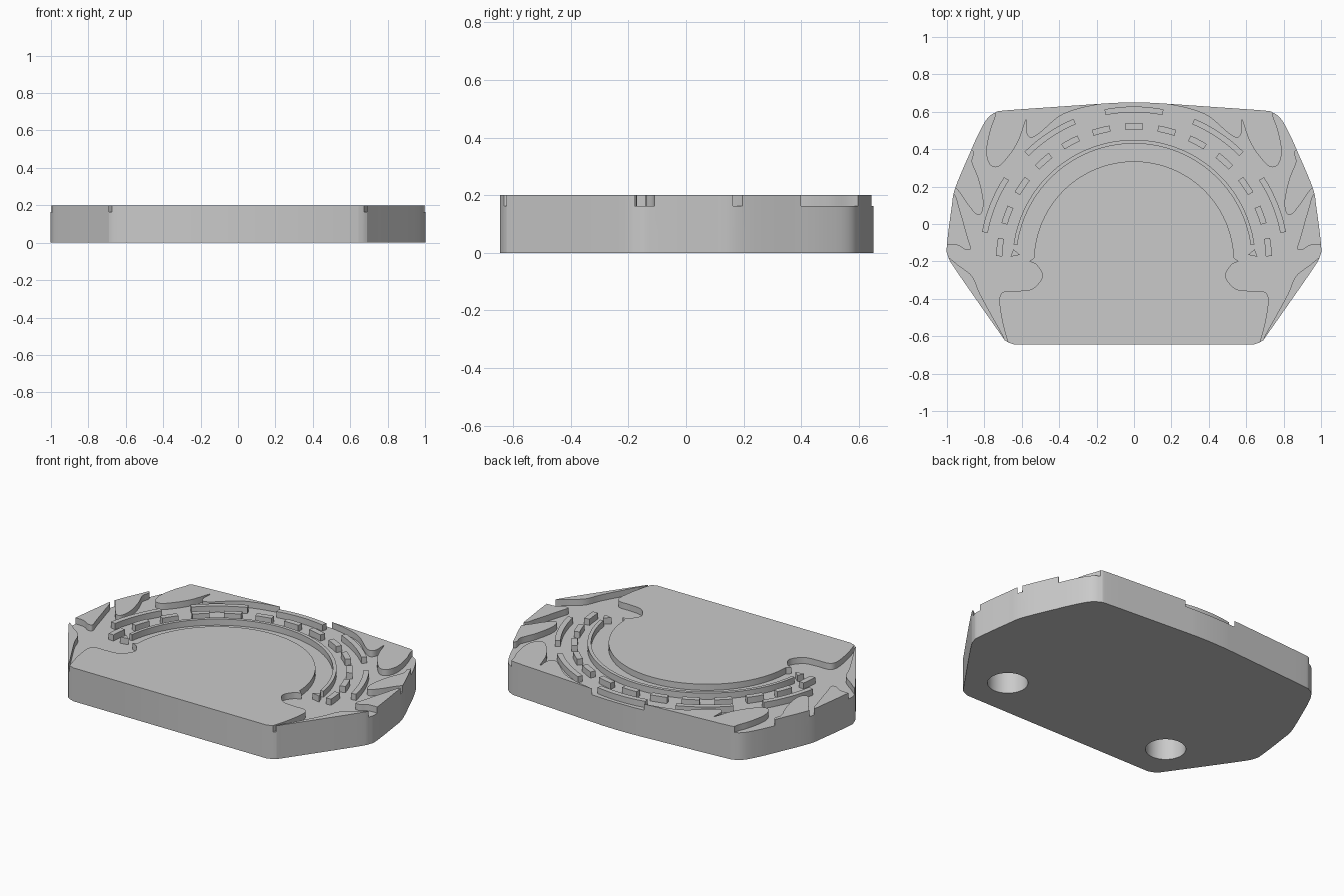
import bpy, bmesh, math
from mathutils import Vector

cube = bpy.data.objects.get("Cube")
if cube:
    bpy.data.objects.remove(cube, do_unlink=True)

TOP, FLOOR = 0.2, 0.163
CENTRE = Vector((0, -0.2))

grey = bpy.data.materials.new("plain grey")
grey.use_nodes = True
colour = (0.59, 0.59, 0.59, 1)
grey.diffuse_color = colour
grey.node_tree.nodes["Principled BSDF"].inputs["Base Color"].default_value = colour


def smooth(pts, steps=6):
    """Catmull-Rom curve through the points."""
    p = [Vector(q) for q in pts]
    p = [2 * p[0] - p[1]] + p + [2 * p[-1] - p[-2]]
    out = []
    for a, b, c, d in zip(p, p[1:], p[2:], p[3:]):
        for i in range(steps):
            t = i / steps
            out.append(0.5 * (2 * b + (c - a) * t + (2 * a - 5 * b + 4 * c - d) * t * t
                              + (3 * b - a - 3 * c + d) * t ** 3))
    return out + [p[-2]]


def mirrored(pts):
    return [Vector((-p[0], p[1])) for p in reversed(pts)]


def arc(radius, start, end, steps):
    angles = [math.radians(start + (end - start) * i / steps) for i in range(steps + 1)]
    return [CENTRE + radius * Vector((math.cos(a), math.sin(a))) for a in angles]


def band(inner, outer, start, end, steps=4):
    return arc(inner, start, end, steps) + arc(outer, end, start, steps)


def prism(name, pts, low, high):
    """Upright prism on an outline."""
    bm = bmesh.new()
    face = bm.faces.new([bm.verts.new((p[0], p[1], low)) for p in pts])
    grown = bmesh.ops.extrude_face_region(bm, geom=[face])["geom"]
    verts = [v for v in grown if isinstance(v, bmesh.types.BMVert)]
    bmesh.ops.translate(bm, vec=(0, 0, high - low), verts=verts)
    bmesh.ops.recalc_face_normals(bm, faces=bm.faces)
    # The starting face stays behind as the bottom; make sure the solid is closed
    if not any(len(f.verts) == len(pts) and f.calc_center_median().z < low + 1e-4
               for f in bm.faces):
        bmesh.ops.holes_fill(bm, edges=[e for e in bm.edges if e.is_boundary], sides=0)
        bmesh.ops.recalc_face_normals(bm, faces=bm.faces)
    mesh = bpy.data.meshes.new(name)
    bm.to_mesh(mesh)
    bm.free()
    mesh.materials.append(grey)
    obj = bpy.data.objects.new(name, mesh)
    bpy.context.collection.objects.link(obj)
    return obj


def subtract(obj, cutter):
    """Cut one object from another and drop the cutter."""
    mod = obj.modifiers.new("cut", "BOOLEAN")
    mod.operation, mod.solver, mod.object = "DIFFERENCE", "EXACT", cutter
    graph = bpy.context.evaluated_depsgraph_get()
    result = bpy.data.meshes.new_from_object(obj.evaluated_get(graph))
    obj.modifiers.clear()
    obj.data = result
    bpy.data.objects.remove(cutter, do_unlink=True)


# Plate outline
half = ([Vector((0, 0.65))]
        + smooth([(-0.1, 0.648), (-0.25, 0.638), (-0.45, 0.624), (-0.69, 0.607), (-0.74, 0.597),
                  (-0.785, 0.563), (-0.83, 0.485), (-0.875, 0.385), (-0.955, 0.195),
                  (-0.975, 0.09), (-1, -0.11), (-0.995, -0.17), (-0.95, -0.25),
                  (-0.72, -0.58), (-0.685, -0.625), (-0.64, -0.645)], 5))
plate = prism("plate", half + mirrored(half)[:-1], 0, TOP)

# Central panel with rounded bays at both sides
panel = (arc(0.535, 90, 178, 32)
         + smooth([(-0.56, -0.2), (-0.52, -0.22), (-0.49, -0.28), (-0.54, -0.345),
                   (-0.62, -0.358), (-0.69, -0.36), (-0.718, -0.39), (-0.715, -0.46),
                   (-0.695, -0.56), (-0.665, -0.66)]) + [Vector((-0.66, -0.8))])
raised = [panel + mirrored(panel)[:-1]]

# Raised leaves that run out to the edge of the plate
corner_leaf = (smooth([(-0.72, 0.75), (-0.74, 0.59), (-0.77, 0.5), (-0.79, 0.39), (-0.772, 0.32),
                       (-0.73, 0.305), (-0.68, 0.35), (-0.62, 0.44), (-0.578, 0.558)])
               + smooth([(-0.574, 0.555), (-0.575, 0.49), (-0.55, 0.462), (-0.5, 0.49),
                         (-0.4, 0.575), (-0.3, 0.615), (-0.2, 0.637), (-0.1, 0.66)])
               + [Vector((-0.1, 0.75))])
upper_leaf = smooth([(-1.05, 0.46), (-0.87, 0.4), (-0.865, 0.33), (-0.83, 0.24), (-0.806, 0.13),
                     (-0.812, 0.065), (-0.84, 0.05), (-0.885, 0.1), (-0.95, 0.19), (-1.1, 0.35)])
lower_leaf = (smooth([(-1.05, 0.2), (-0.965, 0.165), (-0.93, 0.07), (-0.89, -0.07),
                      (-0.873, -0.13), (-0.9, -0.138), (-0.95, -0.112), (-1.05, -0.11)])
              + [Vector((-1.2, 0.1))])
edge_sliver = (smooth([(-1.05, -0.15), (-0.99, -0.18), (-0.94, -0.22), (-0.865, -0.28),
                       (-0.825, -0.37), (-0.76, -0.49), (-0.69, -0.62), (-0.68, -0.7)])
               + [Vector((-1.2, -0.6))])
wedge = [(-0.66, -0.175), (-0.61, -0.165), (-0.645, -0.135)]
for shape in (corner_leaf, upper_leaf, lower_leaf, edge_sliver, wedge):
    raised += [shape, mirrored(shape)]

# Thin ring, row of short bricks, row of long bars
raised.append(band(0.63, 0.65, 8, 172, 60))
for k in range(-6, 7):
    raised.append(band(0.705, 0.738, 86.2 + 14 * k, 93.8 + 14 * k))
for k in range(-2, 3):
    raised.append(band(0.797, 0.828, 79 + 34 * k, 101 + 34 * k, 8))

# Lower the ground around the raised shapes
ground = prism("ground_cutter", [(-2, -2), (2, -2), (2, 2), (-2, 2)], FLOOR, 0.4)
for shape in raised:
    subtract(ground, prism("raised_shape", shape, 0.1, 0.5))
subtract(plate, ground)

# Blind round holes in the underside
for side in (-1, 1):
    circle = [(side * 0.56 + 0.11 * math.cos(math.tau * i / 48),
               -0.4 + 0.11 * math.sin(math.tau * i / 48)) for i in range(48)]
    subtract(plate, prism("hole_cutter", circle, -0.1, 0.15))

plate.data.materials.clear()
plate.data.materials.append(grey)
bpy.ops.object.select_all(action="DESELECT")
plate.select_set(True)
bpy.context.view_layer.objects.active = plate
bpy.ops.object.shade_smooth_by_angle(angle=math.radians(30))
